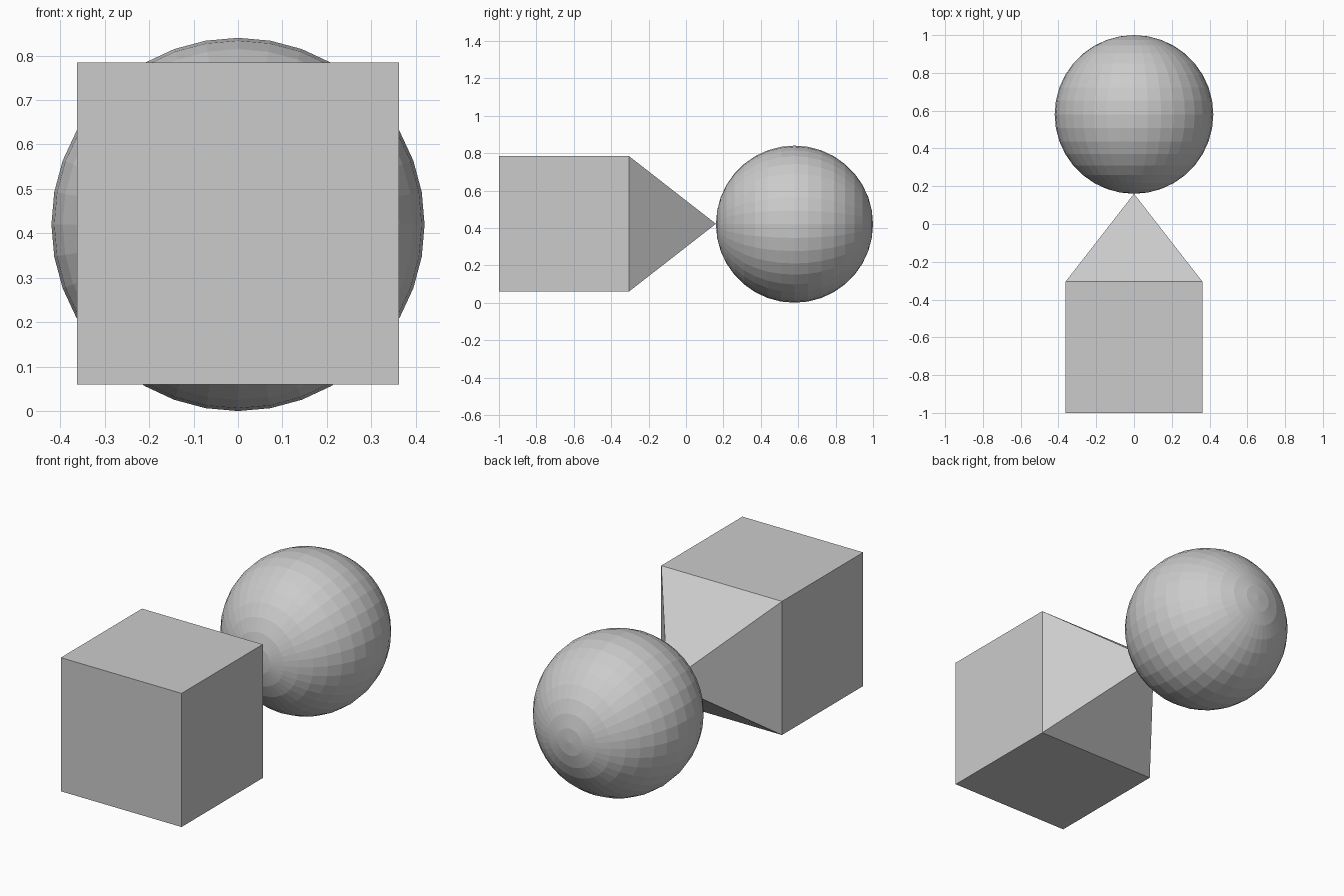
import bpy, bmesh
from math import pi
from mathutils import Matrix, Vector

if "Cube" in bpy.data.objects:
    bpy.data.objects.remove(bpy.data.objects["Cube"])

CENTER_Z = 0.42


def add_object(name, bm):
    mesh = bpy.data.meshes.new(name)
    bm.to_mesh(mesh)
    bm.free()
    obj = bpy.data.objects.new(name, mesh)
    bpy.context.collection.objects.link(obj)
    return obj


# Box whose back face is pulled out to a pyramid point
bm = bmesh.new()
bmesh.ops.create_cube(bm, size=1)
bmesh.ops.scale(bm, vec=(0.724, 0.695, 0.724), verts=bm.verts)
bmesh.ops.translate(bm, vec=(0, -0.6525, CENTER_Z + 0.002), verts=bm.verts)
bm.normal_update()
back = [f for f in bm.faces if f.normal.y > 0.9]
tip = bmesh.ops.poke(bm, faces=back)["verts"][0]
tip.co = Vector((0, 0.16, CENTER_Z + 0.002))
add_object("pointed_box", bm)

# Flat-shaded ball touching the point, poles along y
bm = bmesh.new()
bmesh.ops.create_uvsphere(bm, u_segments=36, v_segments=18, radius=0.42,
                          matrix=Matrix.Translation((0, 0.58, CENTER_Z)) @ Matrix.Rotation(pi / 2, 4, 'X'))
add_object("ball", bm)
